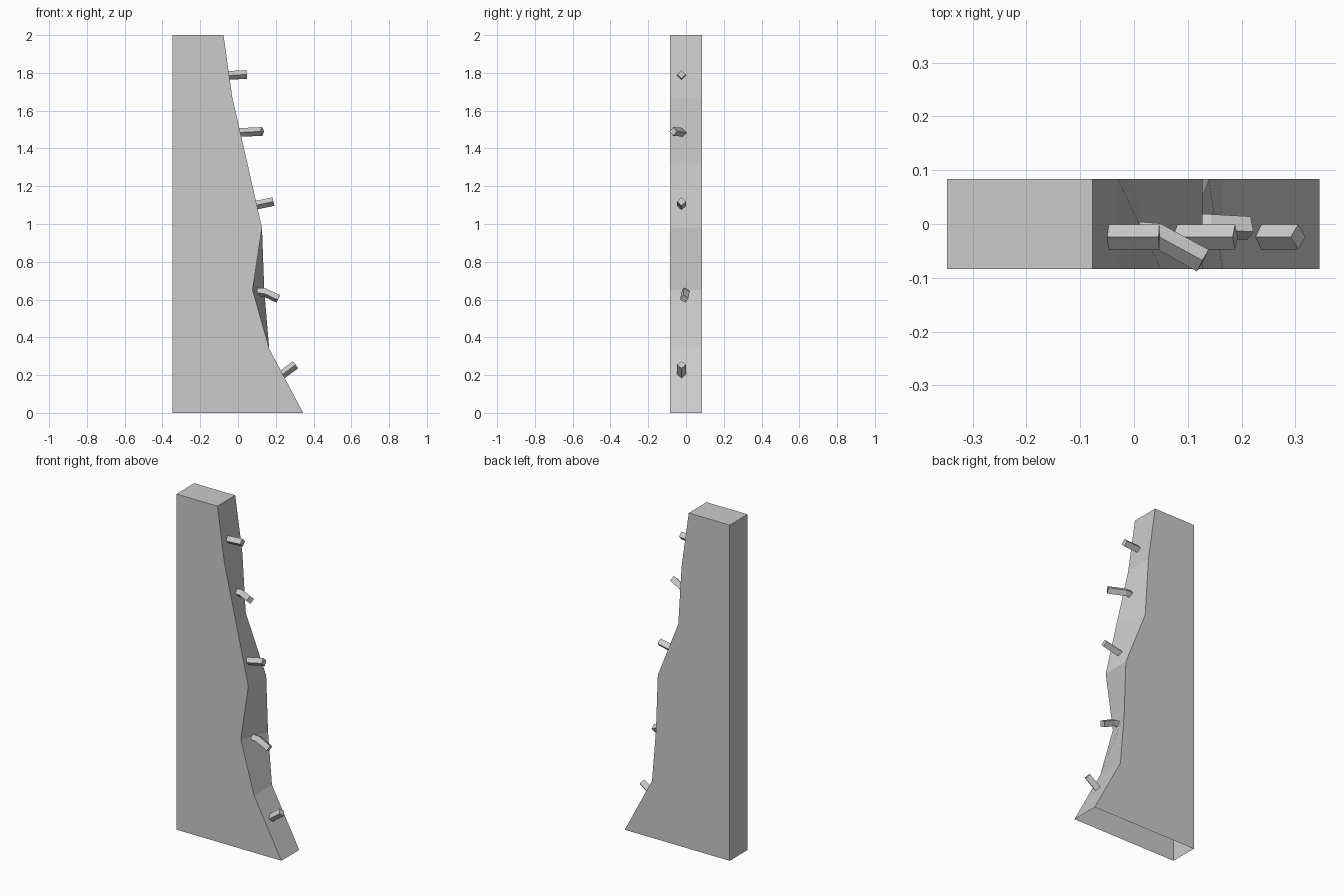
import bpy, math
from mathutils import Vector

if "Cube" in bpy.data.objects:
    bpy.data.objects.remove(bpy.data.objects["Cube"])


def make_object(name, verts, faces):
    mesh = bpy.data.meshes.new(name)
    mesh.from_pydata(verts, [], faces)
    mesh.update()
    obj = bpy.data.objects.new(name, mesh)
    bpy.context.collection.objects.link(obj)
    return obj


# Wall slab: rows of (height, front edge x, back edge x), open underneath
LEFT, HALF = -0.347, 0.084
rows = [(0, 0.345, 0.345), (0.34, 0.165, 0.165), (0.65, 0.077, 0.139),
        (0.98, 0.127, 0.127), (1.32, 0.05, -0.008), (1.67, -0.03, -0.03),
        (2.0, -0.077, -0.077)]
n = len(rows)
verts = [(xf, -HALF, z) for z, xf, xb in rows] + [(xb, HALF, z) for z, xf, xb in rows]
verts += [(LEFT, -HALF, 0), (LEFT, -HALF, 2), (LEFT, HALF, 0), (LEFT, HALF, 2)]
fb, ft, bb, bt = range(2 * n, 2 * n + 4)
faces = [(i, n + i, n + i + 1, i + 1) for i in range(n - 1)]      # climbing face
faces.append((fb, *range(n), ft))                                 # front
faces.append((bt, *reversed(range(n, 2 * n)), bb))                # back
faces.append((fb, ft, bt, bb))                                    # left side
faces.append((ft, n - 1, 2 * n - 1, bt))                          # top
make_object("wall_slab", verts, faces)


# Pegs: square bars swept along a short straight or bent path
def peg(name, path, roll=0, r=0.023):
    pts = [Vector(p) for p in path]
    verts = []
    for i, p in enumerate(pts):
        t = Vector()
        if i > 0:
            t += (p - pts[i - 1]).normalized()
        if i < len(pts) - 1:
            t += (pts[i + 1] - p).normalized()
        t.normalize()
        side = Vector((0, 0, 1)).cross(t).normalized()
        up = t.cross(side)
        for k in range(4):
            a = math.radians(roll + 90 * k)
            verts.append(p + r * (math.cos(a) * side + math.sin(a) * up))
    faces = [(3, 2, 1, 0)]
    for i in range(len(pts) - 1):
        for k in range(4):
            a, b = 4 * i + k, 4 * i + (k + 1) % 4
            faces.append((a, b, b + 4, a + 4))
    m = len(verts)
    faces.append((m - 4, m - 3, m - 2, m - 1))
    make_object(name, verts, faces)


peg("peg_top", [(-0.09, -0.024, 1.784), (0.047, -0.024, 1.792)])
peg("peg_upper_bent", [(-0.03, -0.016, 1.484), (0.042, -0.021, 1.486), (0.128, -0.068, 1.49)])
peg("peg_middle", [(0.06, -0.024, 1.092), (0.188, -0.024, 1.119)])
peg("peg_lower_bent", [(0.07, -0.004, 0.643), (0.14, -0.004, 0.638), (0.213, -0.008, 0.604)], roll=15)
peg("peg_bottom", [(0.205, -0.024, 0.181), (0.305, -0.024, 0.255)])
